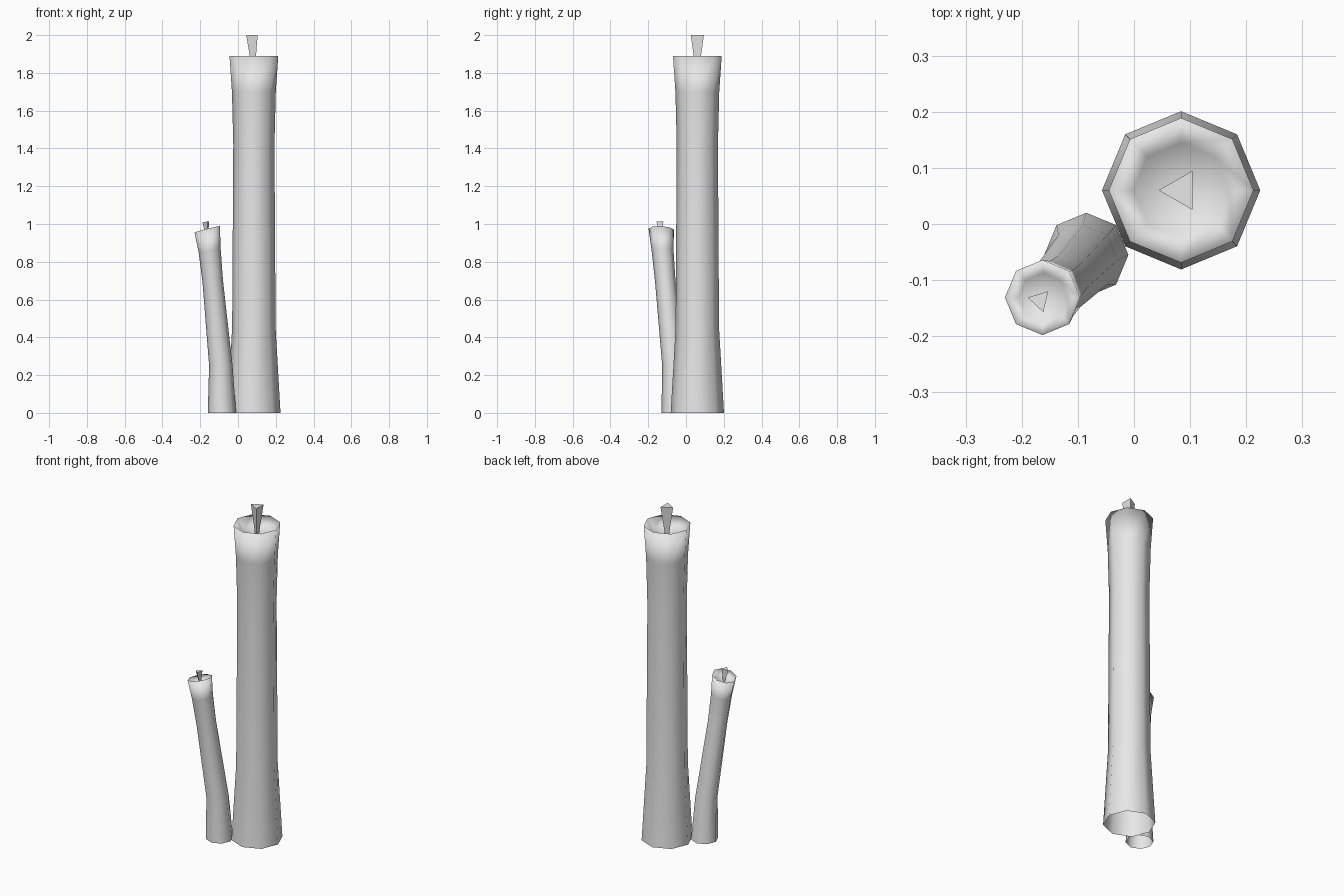
import bpy
import bmesh
from math import cos, sin, radians, tau

cube = bpy.data.objects.get("Cube")
if cube:
    bpy.data.objects.remove(cube, do_unlink=True)

# Single pale grey wax colour
wax = bpy.data.materials.new("pale_grey_wax")
wax.use_nodes = True
wax.diffuse_color = (0.8, 0.8, 0.8, 1)
wax.node_tree.nodes["Principled BSDF"].inputs["Base Color"].default_value = wax.diffuse_color


def loft(name, rings, sides, start=0.0, tip=None, smooth=True, capped=False):
    """Skin rings of (centre, radius, slope); slope tilts the ring in x and y."""
    bm = bmesh.new()
    loops = []
    for (cx, cy, cz), radius, (sx, sy) in rings:
        loop = []
        for i in range(sides):
            a = radians(start) + tau * i / sides
            dx, dy = radius * cos(a), radius * sin(a)
            loop.append(bm.verts.new((cx + dx, cy + dy, cz + sx * dx + sy * dy)))
        loops.append(loop)
    for low, high in zip(loops, loops[1:]):
        for i in range(sides):
            j = (i + 1) % sides
            bm.faces.new((low[i], low[j], high[j], high[i]))
    if tip:
        centre = bm.verts.new(tip)
        for i in range(sides):
            bm.faces.new((loops[-1][i], loops[-1][(i + 1) % sides], centre))
    if capped:
        bm.faces.new(loops[-1])
        bm.faces.new(loops[0][::-1])
    for face in bm.faces:
        face.smooth = smooth
    mesh = bpy.data.meshes.new(name)
    bm.to_mesh(mesh)
    bm.free()
    mesh.materials.append(wax)
    obj = bpy.data.objects.new(name, mesh)
    bpy.context.collection.objects.link(obj)
    return obj


level = (0, 0)

# Tall candle: flared foot, straight shaft, flared lip and hollowed top
x, y = 0.084, 0.06
profile = [(0, 0.141), (0.45, 0.115), (1.42, 0.109), (1.7, 0.116),
           (1.89, 0.129), (1.845, 0.085)]
loft("tall_candle", [((x, y, z), r, level) for z, r in profile], 8,
     tip=(x, y, 1.825))
loft("tall_wick", [((x, y, 1.82), 0.011, level), ((x, y, 2.0), 0.04, level)],
     3, start=180, smooth=False, capped=True)

# Short candle: bends outward, with a tilted hollowed top
lean = (0.25, -0.04)
loft("short_candle", [
    ((-0.085, -0.055, 0), 0.075, level),
    ((-0.091, -0.064, 0.25), 0.062, level),
    ((-0.134, -0.11, 0.7), 0.054, (0.15, 0.08)),
    ((-0.15, -0.124, 0.86), 0.058, (0.22, 0.02)),
    ((-0.163, -0.131, 0.972), 0.067, lean),
    ((-0.162, -0.131, 0.948), 0.044, lean),
], 8, tip=(-0.161, -0.13, 0.938))
loft("short_wick", [((-0.162, -0.131, 0.936), 0.006, level),
                    ((-0.168, -0.136, 1.012), 0.022, (0.15, 0))],
     3, start=167, smooth=False, capped=True)
